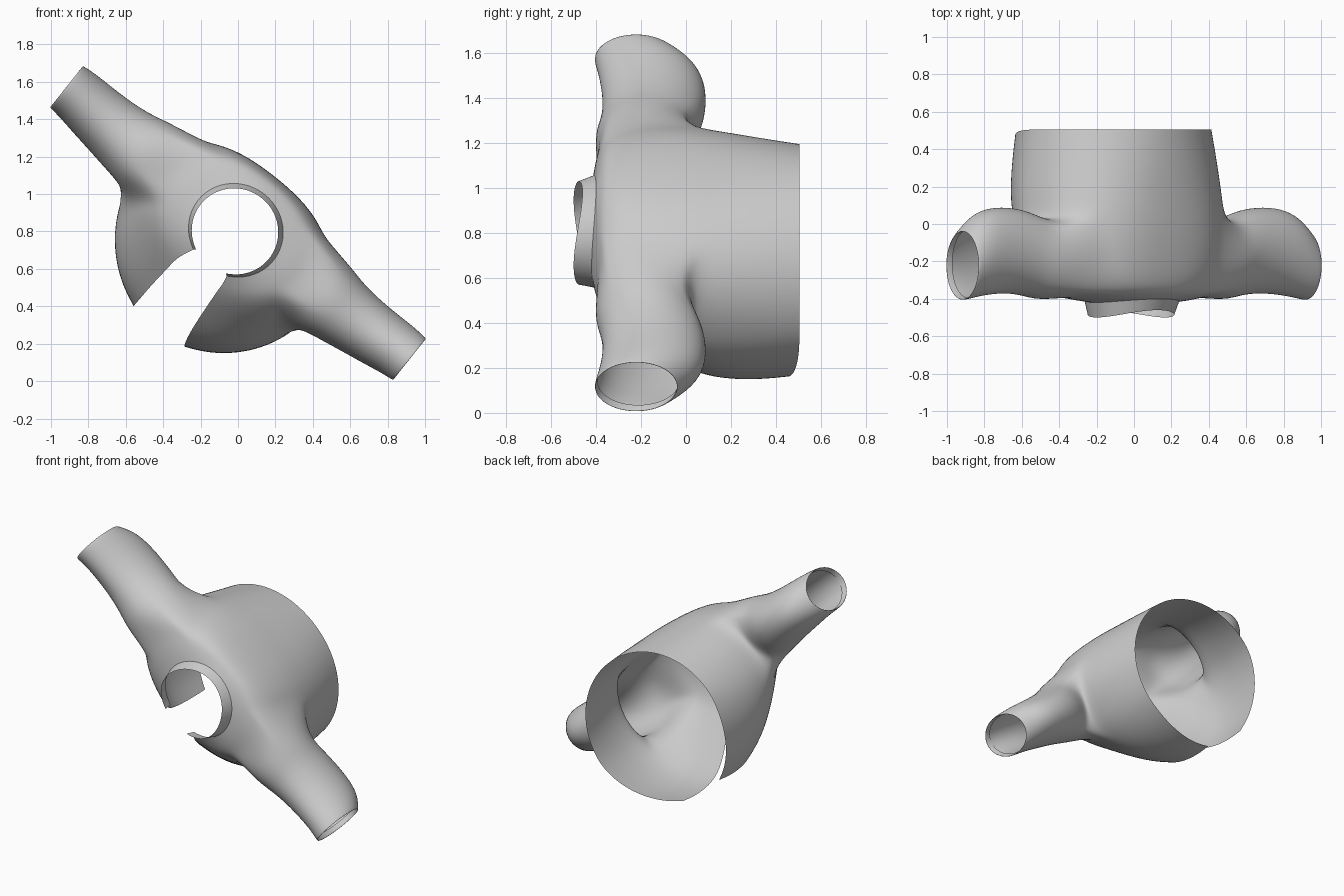
import bpy, bmesh
from math import sin, cos, pi, radians, atan2
from mathutils import Vector

if "Cube" in bpy.data.objects:
    bpy.data.objects.remove(bpy.data.objects["Cube"])

# garment frame: u = across the sleeves, b = towards the back, y = neck to hem
CENTRE = Vector((0, 0, 0.845))
EU = Vector((0.78, 0, -0.62))
EB = Vector((0.62, 0, 0.78))
NC = 32


def world(u, y, b):
    return CENTRE + EU * u + EB * b + Vector((0, y, 0))


def section(y, hw, bf, bb, gap, dfront=0, dback=0, e=1, du=0):
    """Open ring running from one front edge round the back to the other; e < 1 squares the back."""
    pts = []
    for j in range(NC + 1):
        a = radians(gap + (360 - 2 * gap) * j / NC)
        c, s = cos(a), sin(a)
        yy = y + (dfront if c > 0 else dback) * c * c
        if c < 0:
            c = -abs(c) ** e
            s = abs(s) ** e * (1 if s > 0 else -1) if abs(s) > 1e-6 else 0
        elif e < 1:
            s *= 1 - 0.07 * c     # front slightly narrower
        pts.append((hw * s + du, yy, (bf + bb) / 2 + c * (bf - bb) / 2))
    return pts


def finish(bm, name):
    bmesh.ops.recalc_face_normals(bm, faces=bm.faces)
    me = bpy.data.meshes.new(name)
    bm.to_mesh(me)
    bm.free()
    for p in me.polygons:
        p.use_smooth = True
    ob = bpy.data.objects.new(name, me)
    bpy.context.collection.objects.link(ob)
    mod = ob.modifiers.new("smooth", 'SUBSURF')
    mod.levels = mod.render_levels = 2
    mod.boundary_smooth = 'PRESERVE_CORNERS'
    return ob


def grid(bm, rows, skip=lambda i, j: False):
    vs = [[bm.verts.new(world(*p)) for p in r] for r in rows]
    for i in range(len(rows) - 1):
        for j in range(NC):
            if not skip(i, j):
                bm.faces.new((vs[i][j], vs[i][j + 1], vs[i + 1][j + 1], vs[i + 1][j]))
    return vs


# y, half width, front b, back b, front gap angle, front and back y shift, squareness, u shift
neck = (-0.42, 0.26, -0.285, 0.21, 26, 0.03, 0.02, 1, 0.015)
rows = [section(*r) for r in (
    neck,
    (-0.408, 0.37, -0.325, 0.25, 22, 0.05, 0.03, 0.95, 0.01),
    (-0.39, 0.46, -0.37, 0.285, 19, 0.07, 0.04, 0.9),
    (-0.31, 0.53, -0.43, 0.305, 17, 0.05, 0.03, 0.85),
    (-0.19, 0.57, -0.51, 0.315, 16.5, 0.02, 0, 0.82),
    (-0.08, 0.595, -0.59, 0.32, 16.5, 0, 0, 0.82),
    (0.03, 0.60, -0.67, 0.32, 17, 0, 0, 0.83, 0.005),
    (0.15, 0.595, -0.715, 0.315, 18, 0, 0, 0.86, 0.01),
    (0.33, 0.575, -0.73, 0.31, 19, -0.03, 0, 0.93, 0.015),
    (0.505, 0.55, -0.72, 0.30, 20, -0.085, 0, 0.99, 0.015))]
R0, R1, C0, C1 = 2, 6, 5, 12      # armhole block in the body grid


def armhole(i, j):
    return R0 <= i < R1 and (C0 <= j < C1 or NC - C1 <= j < NC - C0)


# torso with armholes
bm = bmesh.new()
vs = grid(bm, rows, armhole)

# sleeves grown from the armhole edges: u, y min, y max, b centre, b radius
rings = [(0.625, -0.41, 0.03, -0.02, 0.22),
         (0.73, -0.385, 0.075, -0.025, 0.195),
         (0.86, -0.37, 0.095, -0.02, 0.175),
         (1.00, -0.38, 0.088, -0.01, 0.162),
         (1.10, -0.395, 0.045, 0, 0.152),
         (1.175, -0.41, -0.035, 0, 0.145),
         (1.18, -0.405, -0.04, 0, 0.138),
         (1.14, -0.395, -0.03, 0, 0.134)]
loop = ([(R0, j) for j in range(C0, C1)] + [(i, C1) for i in range(R0, R1)]
        + [(R1, j) for j in range(C1, C0, -1)] + [(i, C0) for i in range(R1, R0, -1)])
n = len(loop)
angles = []                       # angle of each armhole vertex, unwrapped
for i, j in loop:
    a = atan2((rows[i][j][1] + 0.17) / 0.21, (rows[i][j][2] + 0.02) / 0.24)
    if angles:
        a = angles[-1] + (a - angles[-1] + pi) % (2 * pi) - pi
    angles.append(a)
turn = 1 if angles[-1] > angles[0] else -1

for side in (1, -1):
    prev = [vs[i][j if side > 0 else NC - j] for i, j in loop]
    for k, (u, y0, y1, bc, rb) in enumerate(rings):
        t = min(1, k / 3)         # spacing evens out along the sleeve
        ring = []
        for m in range(n):
            a = (1 - t) * angles[m] + t * (angles[0] + turn * 2 * pi * m / n)
            ring.append(bm.verts.new(world(side * u, (y0 + y1) / 2 + sin(a) * (y1 - y0) / 2,
                                           bc + rb * cos(a))))
        for m in range(n):
            q = (m + 1) % n
            bm.faces.new((prev[m], prev[q], ring[q], ring[m]))
        prev = ring
finish(bm, "jacket_body")

# standing collar band
bm = bmesh.new()
grid(bm, [section(*neck), section(-0.50, 0.235, -0.275, 0.185, 26, 0.04, 0.04, 1, 0.015)])
finish(bm, "collar")
